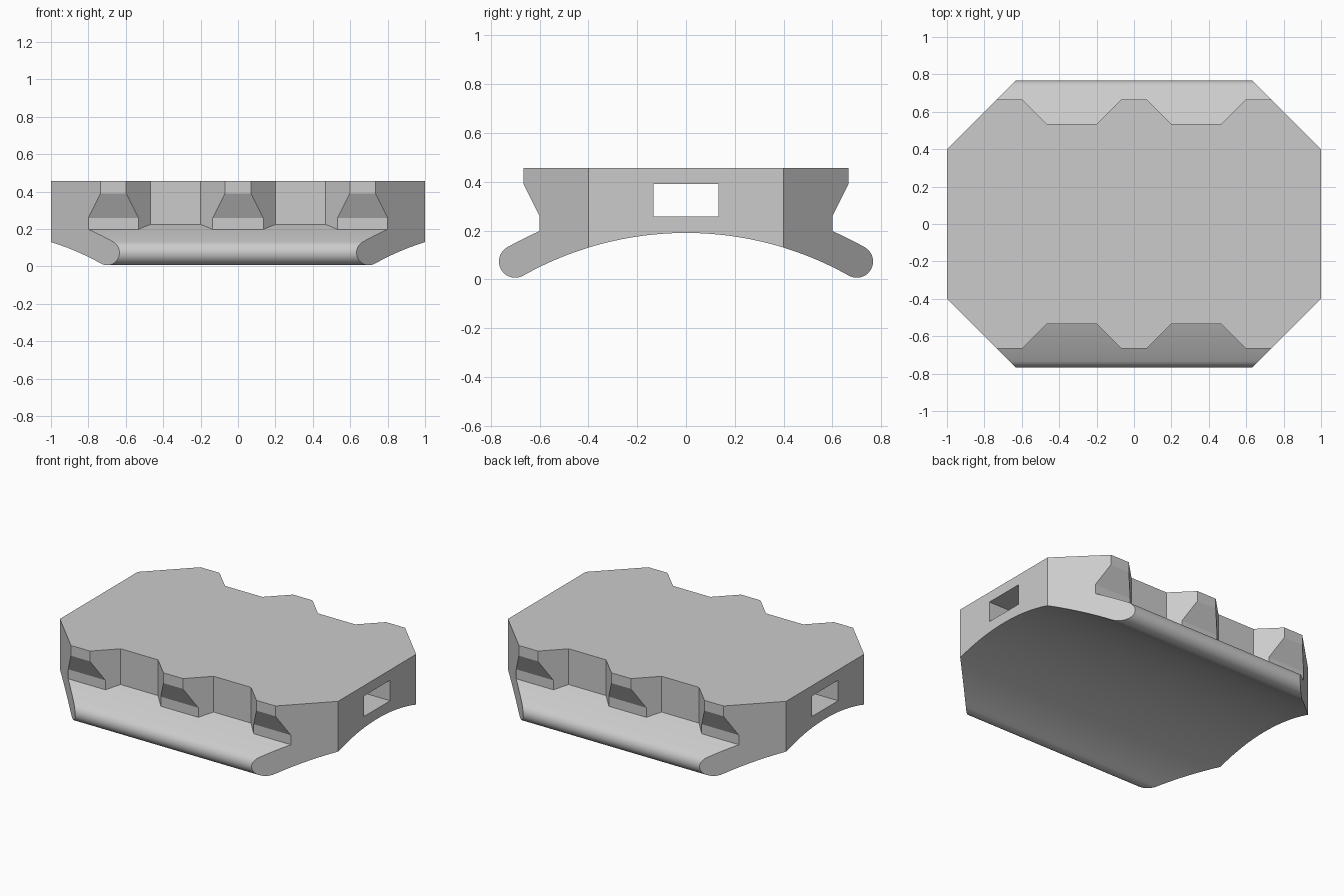
import bpy
import bmesh
from math import sin, cos, asin, pi, radians

cube = bpy.data.objects.get("Cube")
if cube:
    bpy.data.objects.remove(cube, do_unlink=True)

grey = bpy.data.materials.new("plain grey")
grey.use_nodes = True
colour = (0.6, 0.6, 0.6, 1)
grey.diffuse_color = colour
grey.node_tree.nodes["Principled BSDF"].inputs["Base Color"].default_value = colour


def prism(name, outline, axis, low, high):
    """Extrude a 2D outline along x (outline is y, z) or z (outline is x, y)."""
    def place(p, d):
        return (d, *p) if axis == "x" else (*p, d)
    bm = bmesh.new()
    a = [bm.verts.new(place(p, low)) for p in outline]
    b = [bm.verts.new(place(p, high)) for p in outline]
    bm.faces.new(a)
    bm.faces.new(b)
    for i in range(len(a)):
        j = (i + 1) % len(a)
        bm.faces.new((a[i], a[j], b[j], b[i]))
    bmesh.ops.recalc_face_normals(bm, faces=bm.faces)
    mesh = bpy.data.meshes.new(name)
    bm.to_mesh(mesh)
    bm.free()
    mesh.materials.append(grey)
    obj = bpy.data.objects.new(name, mesh)
    bpy.context.collection.objects.link(obj)
    return obj


def combine(target, tool, operation):
    """Apply a boolean and remove the helper."""
    mod = target.modifiers.new(operation.lower(), "BOOLEAN")
    mod.operation, mod.object, mod.solver = operation, tool, "EXACT"
    bpy.context.view_layer.objects.active = target
    bpy.ops.object.modifier_apply(modifier=mod.name)
    bpy.data.objects.remove(tool, do_unlink=True)


def arc(cy, cz, r, start, end, steps):
    """Points on an arc, angles measured from +z towards +y."""
    angles = [start + (end - start) * i / steps for i in range(steps + 1)]
    return [(cy + r * sin(t), cz + r * cos(t)) for t in angles]


# Arched base plate with rounded lips
CENTRE, MID, HALF = -1.17, 1.427, 0.0667
tilt = asin(0.70 / MID)
lip_y, lip_z = MID * sin(tilt), CENTRE + MID * cos(tilt)
plate = arc(0, CENTRE, MID + HALF, -tilt, tilt, 48)
plate += arc(lip_y, lip_z, HALF, tilt, tilt + pi, 16)[1:]
plate += arc(0, CENTRE, MID - HALF, tilt, -tilt, 48)[1:]
plate += arc(-lip_y, lip_z, HALF, pi - tilt, 2 * pi - tilt, 16)[1:-1]
base_plate = prism("base_plate", plate, "x", -1.1, 1.1)

# Upper block with overhanging rims, its underside buried in the plate
side = [(0.6, 0.15), (0.6, 0.26), (0.665, 0.39), (0.665, 0.457)]
underside = arc(0, CENTRE, MID, -0.39, 0.39, 16)
block = side + [(-y, z) for y, z in reversed(side)] + underside
body = prism("mounting_block", block, "x", -1.1, 1.1)

# Two tapered notches on the front and back
for sx in (-1, 1):
    for sy in (-1, 1):
        notch = [(0.035, 0.7), (0.2, 0.535), (0.468, 0.535), (0.633, 0.7)]
        outline = [(sx * x, sy * y) for x, y in notch]
        combine(body, prism("notch_cutter", outline, "z", -0.1, 0.6), "DIFFERENCE")

combine(body, base_plate, "UNION")

# Chamfered corners
corner = [(1, 0.4), (0.6, 0.8)]
octagon = corner + [(-x, y) for x, y in reversed(corner)]
octagon += [(-x, -y) for x, y in octagon]
combine(body, prism("corner_cutter", octagon, "z", -0.2, 0.7), "INTERSECT")

# Strap slot running right through
slot = [(-0.133, 0.257), (0.133, 0.257), (0.133, 0.39), (-0.133, 0.39)]
combine(body, prism("slot_cutter", slot, "x", -1.2, 1.2), "DIFFERENCE")

# Smooth the curved surfaces, keep the edges crisp
bpy.ops.object.select_all(action="DESELECT")
body.select_set(True)
bpy.context.view_layer.objects.active = body
bpy.ops.object.shade_smooth_by_angle(angle=radians(22))
